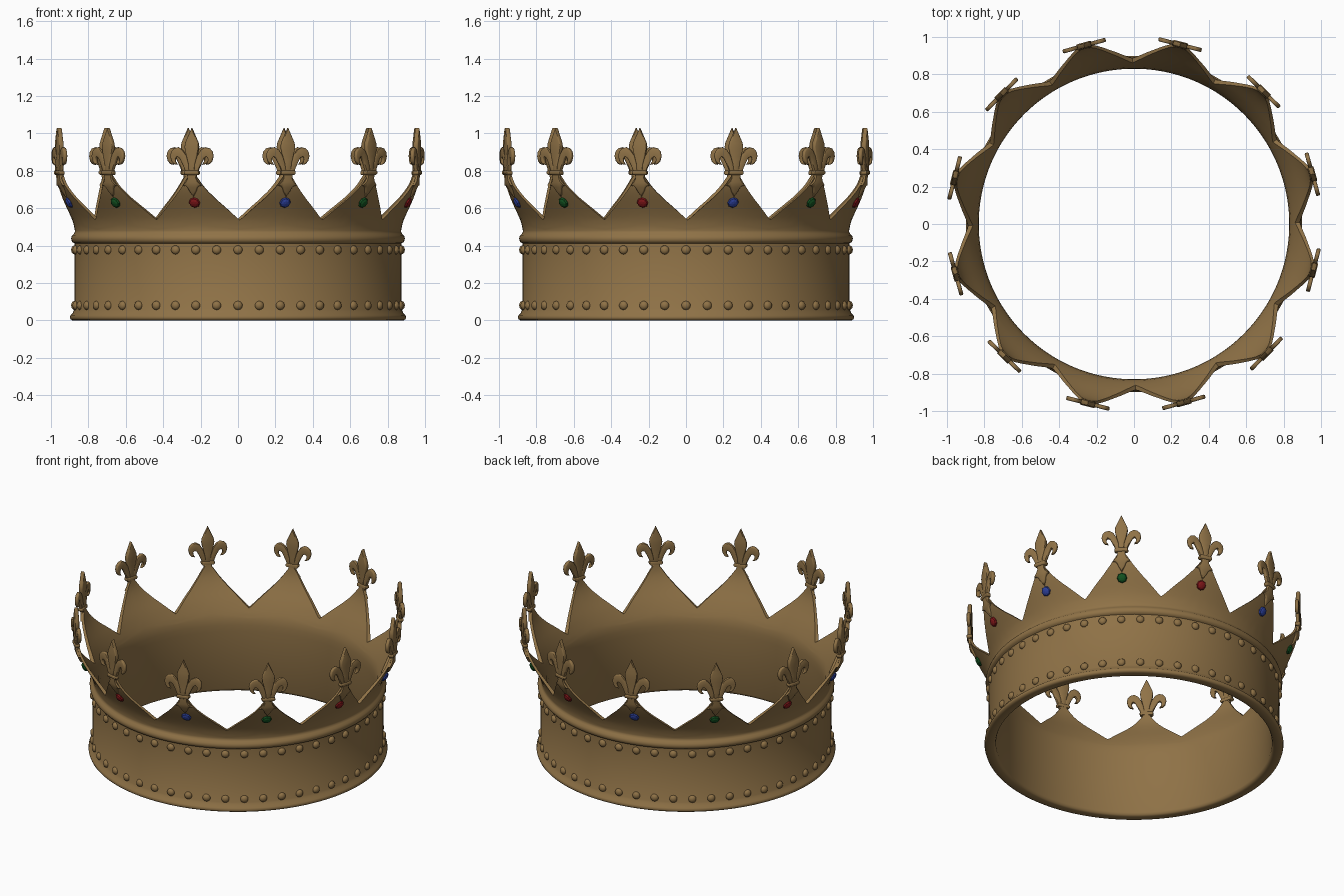
import bpy, bmesh, math
from mathutils import Matrix

if "Cube" in bpy.data.objects:
    bpy.data.objects.remove(bpy.data.objects["Cube"])

PEAKS = 12
TWIST = math.radians(0.6)      # peaks sit slightly off the symmetric position
R_FLEUR = 0.99


def material(name, rgb):
    m = bpy.data.materials.new(name)
    m.diffuse_color = (*rgb, 1)
    m.use_nodes = True
    m.node_tree.nodes["Principled BSDF"].inputs["Base Color"].default_value = m.diffuse_color
    return m


gold = material("antique_gold", (0.275, 0.168, 0.062))
gem_mats = [material("ruby_red", (0.22, 0.008, 0.01)),
            material("sapphire_blue", (0.025, 0.05, 0.32)),
            material("emerald_green", (0.006, 0.085, 0.015))]


def finish(bm, name, mat, angle=40, smooth=True):
    me = bpy.data.meshes.new(name)
    bmesh.ops.recalc_face_normals(bm, faces=bm.faces)
    bm.to_mesh(me)
    bm.free()
    me.materials.append(mat)
    if smooth:
        me.shade_smooth()
        me.set_sharp_from_angle(angle=math.radians(angle))
    return me


def add(name, me, matrix=None):
    ob = bpy.data.objects.new(name, me)
    bpy.context.collection.objects.link(ob)
    if matrix:
        ob.matrix_world = matrix
    return ob


def lerp_table(table, v):
    for (a, fa), (b, fb) in zip(table, table[1:]):
        if v <= b:
            return fa + (fb - fa) * max(0, (v - a) / (b - a))
    return table[-1][1]


# radius of the flared wall by height, outside; and its thickness
OUTER = [(.48, .872), (.51, .878), (.54, .887), (.58, .906), (.62, .928),
         (.66, .95), (.70, .97), (.74, .984), (.80, .99)]
THICK = [(.48, .035), (.54, .024), (.65, .018), (.80, .014)]
# height of the scalloped edge by distance from the peak (0) to the valley (1)
EDGE = [(0, .785), (.08, .775), (.15, .745), (.28, .70), (.47, .65),
        (.70, .60), (.92, .552), (1, .538)]

# --- crown body: rimmed band and flared wall with twelve peaks ---
band_out = [(.885, 0), (.896, .006), (.899, .016), (.895, .028), (.884, .038), (.880, .05),
            (.874, .058), (.874, .412), (.884, .417), (.891, .428), (.892, .44),
            (.888, .453), (.878, .463), (.873, .472)]
band_in = [(.831, .44), (.83, .40), (.83, .02), (.836, .006), (.846, 0)]
ROWS, STEPS = 9, 32
bm = bmesh.new()
loops = []
n = PEAKS * STEPS
for i in range(n):
    ang = 2 * math.pi * i / n
    t = abs((i % STEPS) / (STEPS / 2) - 1)
    top = lerp_table(EDGE, t)
    zs = [.48 + (top - .48) * k / ROWS for k in range(ROWS + 1)]
    prof = band_out + [(lerp_table(OUTER, z), z) for z in zs]
    prof += [(lerp_table(OUTER, z) - lerp_table(THICK, z), z) for z in reversed(zs)]
    prof += band_in
    a = ang + TWIST
    loops.append([bm.verts.new((r * math.sin(a), -r * math.cos(a), z)) for r, z in prof])
m = len(loops[0])
for i in range(n):
    A, B = loops[i], loops[(i + 1) % n]
    for j in range(m):
        k = (j + 1) % m
        bm.faces.new((A[j], B[j], B[k], A[k]))
add("crown_body", finish(bm, "crown_body", gold, 50))

# --- two rows of round studs on the band ---
for name, z in (("lower_studs", .08), ("upper_studs", .377)):
    bm = bmesh.new()
    for i in range(48):
        mat = (Matrix.Rotation(2 * math.pi * i / 48, 4, 'Z')
               @ Matrix.Translation((0, -.874, z))
               @ Matrix.Rotation(math.pi / 2, 4, 'X')
               @ Matrix.Diagonal((1, 1, .75, 1)))
        bmesh.ops.create_uvsphere(bm, u_segments=14, v_segments=10, radius=.024, matrix=mat)
    add(name, finish(bm, name, gold, 60))

# --- lily finial: bevelled plates, drawn as x / height outlines ---
petal = [(0, 1.03), (.012, 1.003), (.026, .972), (.036, .948), (.039, .928),
         (.036, .905), (.028, .875), (.019, .84), (.015, .79)]
side = [(.01, .79), (.016, .835), (.03, .88), (.05, .912), (.074, .926), (.098, .92),
        (.114, .902), (.119, .878), (.112, .852), (.098, .836), (.078, .832),
        (.088, .848), (.09, .864), (.081, .875), (.068, .868), (.056, .845),
        (.042, .815), (.034, .79)]
collar = [(0, .802), (.034, .802), (.041, .795), (.041, .785), (.034, .778)]
foot = [(0, .785), (.026, .785), (.024, .76), (.032, .742), (.054, .722), (.036, .718),
        (.026, .708), (.018, .69), (0, .662)]


def mirrored(half):
    left = [(-x, y) for x, y in reversed(half) if x > 0]
    return half + left


def plate(bm, pts, thick):
    tmp = bmesh.new()
    face = tmp.faces.new([tmp.verts.new((x, y, -thick / 2)) for x, y in pts])
    ext = bmesh.ops.extrude_face_region(tmp, geom=[face], use_keep_orig=True)
    for v in ext["geom"]:
        if isinstance(v, bmesh.types.BMVert):
            v.co.z = thick / 2
    bmesh.ops.recalc_face_normals(tmp, faces=tmp.faces)
    rim = [e for e in tmp.edges if abs(e.verts[0].co.z - e.verts[1].co.z) < 1e-6]
    bmesh.ops.bevel(tmp, geom=rim, offset=.006, segments=2, profile=.5,
                    affect='EDGES', clamp_overlap=True)
    bmesh.ops.triangulate(tmp, faces=[f for f in tmp.faces if len(f.verts) > 4])
    me = bpy.data.meshes.new("plate_helper")
    tmp.to_mesh(me)
    tmp.free()
    bm.from_mesh(me)
    bpy.data.meshes.remove(me)


bm = bmesh.new()
plate(bm, mirrored(petal), .026)
plate(bm, side, .022)
plate(bm, [(-x, y) for x, y in reversed(side)], .022)
plate(bm, mirrored(collar), .034)
plate(bm, mirrored(foot), .024)
for v in bm.verts:             # the foot follows the flare of the wall
    if v.co.y < .78:
        v.co.z += lerp_table(OUTER, v.co.y) - R_FLEUR
lily = finish(bm, "lily_finial", gold, 45)

# --- faceted gem, one mesh per colour ---
gems = []
for mat in gem_mats:
    bm = bmesh.new()
    bmesh.ops.create_uvsphere(bm, u_segments=8, v_segments=6, radius=.031,
                              matrix=Matrix.Diagonal((1, 1, .55, 1)))
    gems.append(finish(bm, "gem_" + mat.name, mat, smooth=False))

# --- place a finial and a gem on every peak ---
for i in range(PEAKS):
    rot = Matrix.Rotation(math.radians(-15 + 30 * i) + TWIST, 4, 'Z')
    add(f"lily_finial_{i + 1}", lily, rot @ Matrix.Translation((0, -R_FLEUR, 0))
        @ Matrix.Rotation(math.pi / 2, 4, 'X'))
    add(f"gem_{i + 1}", gems[i % 3], rot @ Matrix.Translation((0, -.936, .63))
        @ Matrix.Rotation(math.radians(118), 4, 'X'))
